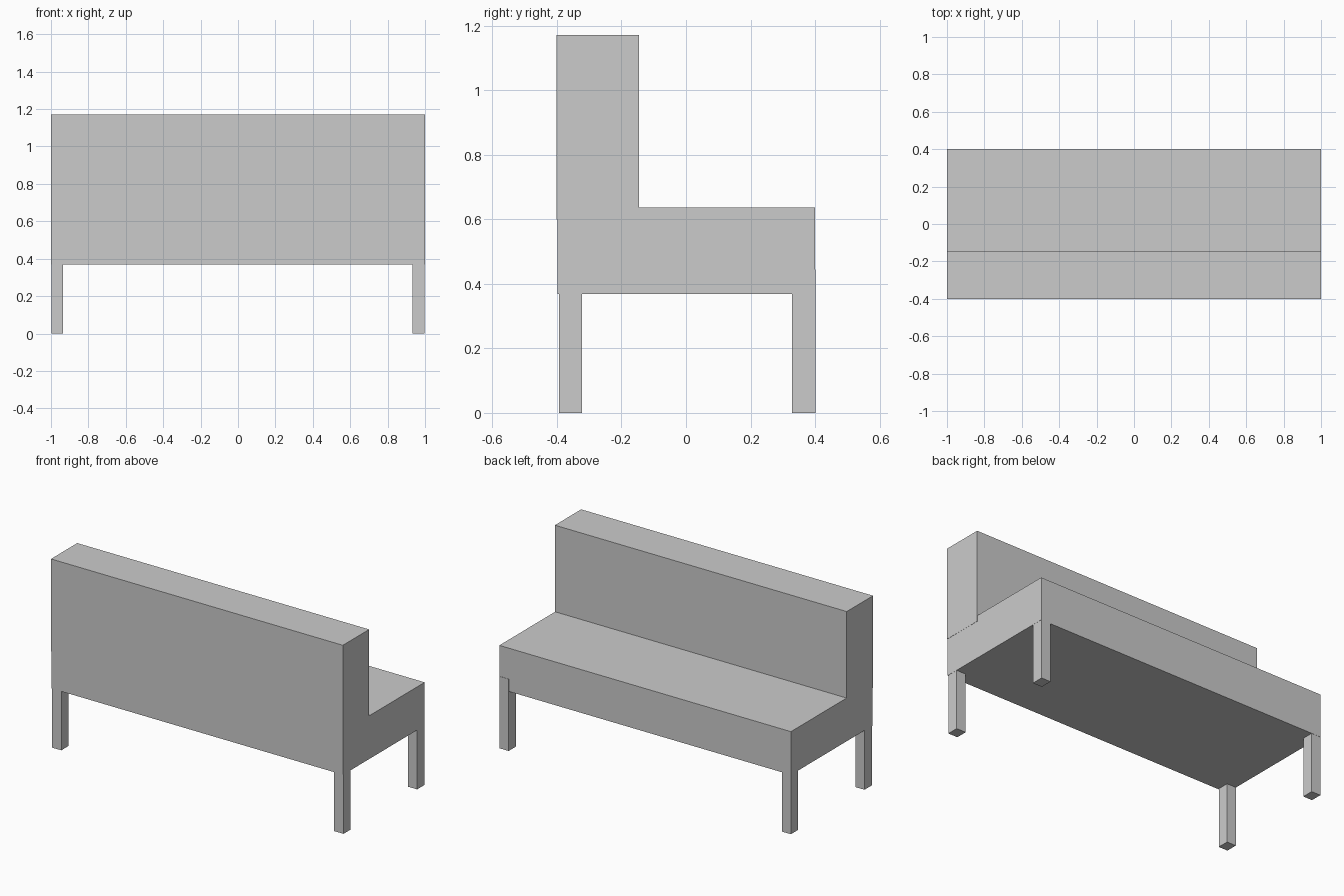
import bpy

if "Cube" in bpy.data.objects:
    bpy.data.objects.remove(bpy.data.objects["Cube"])


def box(name, x, y, z):
    """Axis-aligned box from (min, max) ranges."""
    centre = [(a + b) / 2 for a, b in (x, y, z)]
    bpy.ops.mesh.primitive_cube_add(size=1, location=centre)
    ob = bpy.context.object
    ob.name = name
    ob.scale = [b - a for a, b in (x, y, z)]
    bpy.ops.object.transform_apply(location=False, rotation=False, scale=True)
    return ob


# Thick seat slab
box("seat", (-0.999, 0.999), (-0.398, 0.4), (0.368, 0.636))

# Full-width backrest, its base sunk slightly into the seat
box("backrest", (-1.0, 1.0), (-0.402, -0.145), (0.6, 1.172))

# Four square legs, tops sunk into the seat
for side, x in (("left", (-0.998, -0.936)), ("right", (0.934, 0.998))):
    box(f"{side}_backrest_side_leg", x, (-0.393, -0.322), (0, 0.445))
    y_out = 0.402 if side == "right" else 0.399
    box(f"{side}_seat_side_leg", x, (0.328, y_out), (0, 0.445))
